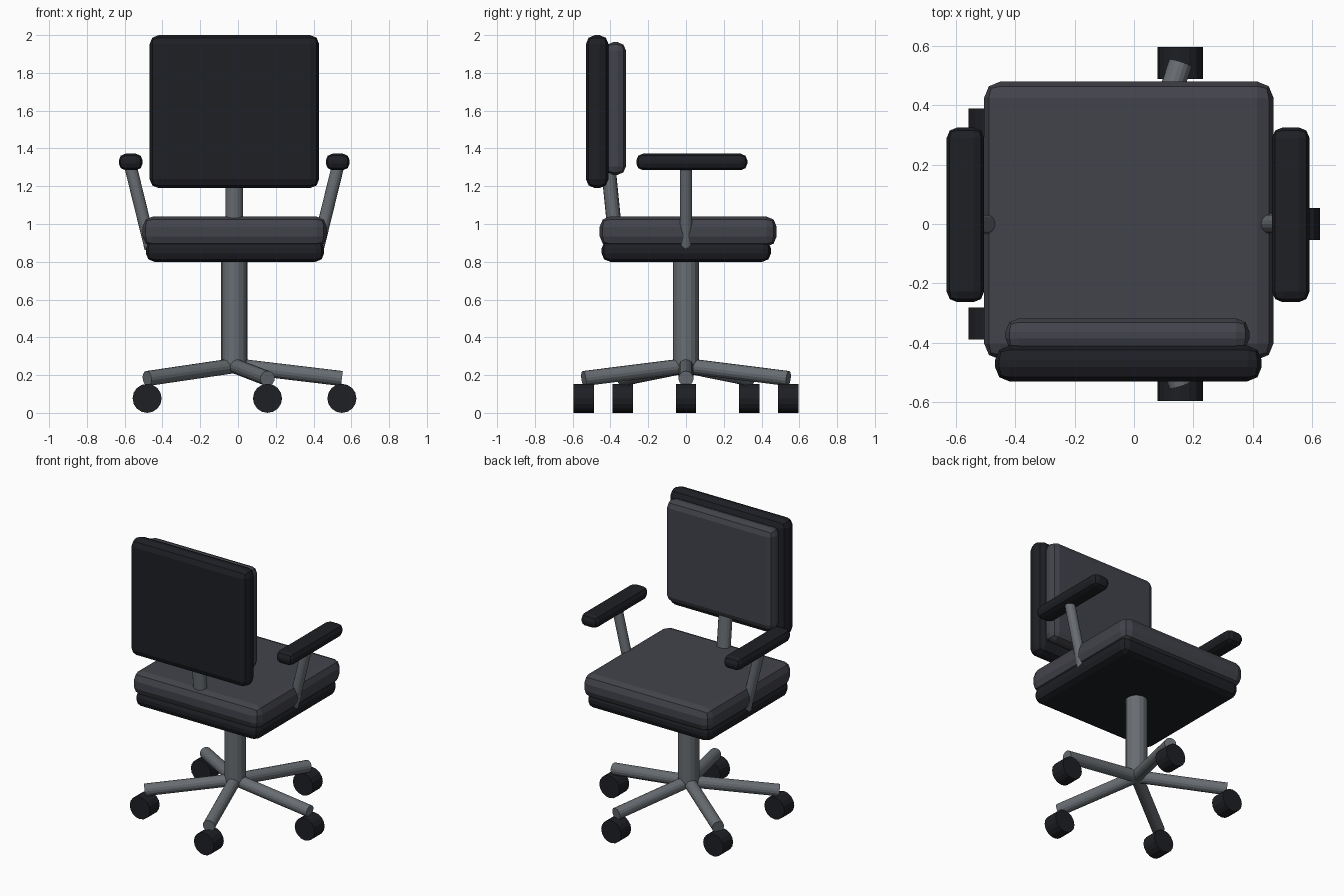
import bpy, bmesh, math
from mathutils import Vector, Matrix

if "Cube" in bpy.data.objects:
    bpy.data.objects.remove(bpy.data.objects["Cube"])

CX = -0.02  # chair centre line


def material(name, color):
    m = bpy.data.materials.new(name)
    m.diffuse_color = (*color, 1)
    m.use_nodes = True
    m.node_tree.nodes["Principled BSDF"].inputs["Base Color"].default_value = m.diffuse_color
    return m


fabric = material("fabric", (0.055, 0.057, 0.07))
plastic = material("plastic", (0.013, 0.014, 0.018))
metal = material("metal", (0.14, 0.155, 0.17))


def finish(bm, name, mat):
    mesh = bpy.data.meshes.new(name)
    bm.to_mesh(mesh)
    bm.free()
    mesh.materials.append(mat)
    ob = bpy.data.objects.new(name, mesh)
    bpy.context.collection.objects.link(ob)
    return ob


def padded_box(name, lo, hi, bevel, mat):
    """Rounded box between two corners."""
    lo, hi = Vector(lo), Vector(hi)
    bm = bmesh.new()
    bmesh.ops.create_cube(bm, size=1)
    bmesh.ops.scale(bm, vec=hi - lo, verts=bm.verts)
    ob = finish(bm, name, mat)
    ob.location = (lo + hi) / 2
    mod = ob.modifiers.new("rounded_edges", 'BEVEL')
    mod.width, mod.segments = bevel, 2
    return ob


def tube(name, a, b, r, mat, sides=16, squash=1):
    """Cylinder from point a to point b."""
    a, b = Vector(a), Vector(b)
    bm = bmesh.new()
    bmesh.ops.create_cone(bm, cap_ends=True, segments=sides, radius1=r,
                          radius2=r, depth=(b - a).length)
    bmesh.ops.scale(bm, vec=(1, squash, 1), verts=bm.verts)
    turn = Vector((0, 0, 1)).rotation_difference(b - a).to_matrix().to_4x4()
    bm.transform(Matrix.Translation((a + b) / 2) @ turn)
    return finish(bm, name, mat)


# Seat
padded_box("seat_pan", (-0.488, -0.447, 0.80), (0.456, 0.45, 0.915), 0.045, plastic)
padded_box("seat_cushion", (-0.505, -0.457, 0.88), (0.47, 0.48, 1.04), 0.055, fabric)

# Backrest and its support
padded_box("back_shell", (-0.468, -0.53, 1.19), (0.43, -0.41, 2.0), 0.048, plastic)
padded_box("back_cushion", (-0.433, -0.43, 1.26), (0.389, -0.318, 1.963), 0.045, fabric)
tube("back_support", (CX, -0.371, 0.9), (CX, -0.421, 1.4), 0.047, metal, squash=0.82)

# Armrests
for side, s in (("left", -1), ("right", 1)):
    x = CX + s * 0.548
    padded_box(side + "_arm_pad", (x - 0.063, -0.263, 1.285),
               (x + 0.063, 0.325, 1.372), 0.035, plastic)
    tube(side + "_arm_post", (CX + s * 0.442, 0, 0.87), (CX + s * 0.55, 0, 1.31),
         0.033, metal)

# Column and five-star base with casters
tube("column", (CX, 0, 0.25), (CX, 0, 0.85), 0.069, metal)
for i in range(5):
    t = math.radians(72 * i)
    x, y = CX + 0.57 * math.cos(t), 0.57 * math.sin(t)
    tube(f"base_leg_{i + 1}", (CX, 0, 0.25), (x, y, 0.182), 0.04, metal)
    tube(f"caster_{i + 1}", (x, y - 0.054, 0.077), (x, y + 0.054, 0.077), 0.077, plastic)
